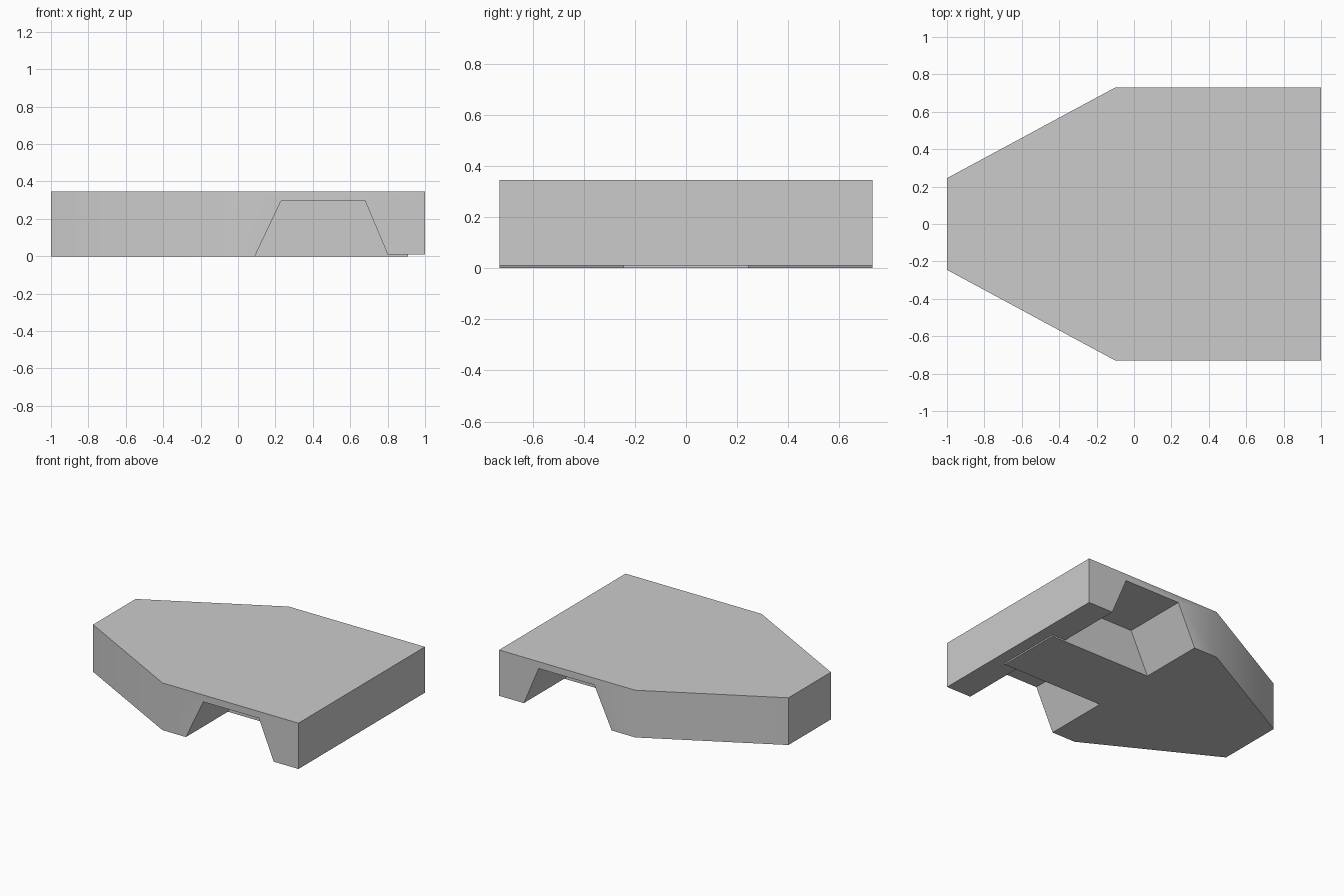
import bpy
import bmesh
import math
from mathutils import Vector

cube = bpy.data.objects.get("Cube")
if cube:
    bpy.data.objects.remove(cube, do_unlink=True)

HEIGHT, HALF_WIDTH, SPINE = 0.345, 0.73, 0.245

grey = bpy.data.materials.new("plain_grey")
grey.use_nodes = True
colour = (0.6, 0.6, 0.6, 1)
grey.diffuse_color = colour
grey.node_tree.nodes["Principled BSDF"].inputs["Base Color"].default_value = colour


def prism(name, points, sweep):
    """Solid made by sweeping a flat outline along a vector."""
    bm = bmesh.new()
    face = bm.faces.new([bm.verts.new(p) for p in points])
    swept = bmesh.ops.extrude_face_region(bm, geom=[face], use_keep_orig=True)
    bmesh.ops.translate(bm, vec=Vector(sweep),
                        verts=[v for v in swept["geom"] if isinstance(v, bmesh.types.BMVert)])
    bmesh.ops.recalc_face_normals(bm, faces=bm.faces)
    mesh = bpy.data.meshes.new(name)
    bm.to_mesh(mesh)
    bm.free()
    mesh.materials.append(grey)
    obj = bpy.data.objects.new(name, mesh)
    bpy.context.collection.objects.link(obj)
    return obj


# Body: plan outline with a tapered nose, raised to full height
half = [(-1, 0.245), (-0.1, HALF_WIDTH), (1, HALF_WIDTH)]
outline = half + [(x, -y) for x, y in reversed(half)]
body = prism("body", [(x, y, 0) for x, y in outline], (0, 0, HEIGHT))

# Wheel arches, joined to a shallow step under the tail
arch = [(0.09, -0.1), (0.09, 0), (0.23, 0.295), (0.68, 0.295),
        (0.8, 0.01), (1.1, 0.01), (1.1, -0.1)]
cutters = [prism("arch_cutter", [(x, side * SPINE, z) for x, z in arch], (0, side * 0.6, 0))
           for side in (-1, 1)]

# The same step behind the end of the central spine
step = [(0.91, -0.1), (0.91, 0.01), (1.1, 0.01), (1.1, -0.1)]
cutters.append(prism("tail_step_cutter", [(x, -0.3, z) for x, z in step], (0, 0.6, 0)))

bpy.ops.object.select_all(action="DESELECT")
body.select_set(True)
bpy.context.view_layer.objects.active = body
for cutter in cutters:
    cutter.hide_render = True
    cut = body.modifiers.new("cut", "BOOLEAN")
    cut.operation = "DIFFERENCE"
    cut.solver = "EXACT"
    cut.object = cutter
    bpy.ops.object.modifier_apply(modifier=cut.name)
    bpy.data.objects.remove(cutter, do_unlink=True)

# Soft nose corners, sharp everywhere else
bpy.ops.object.shade_smooth_by_angle(angle=math.radians(30))
